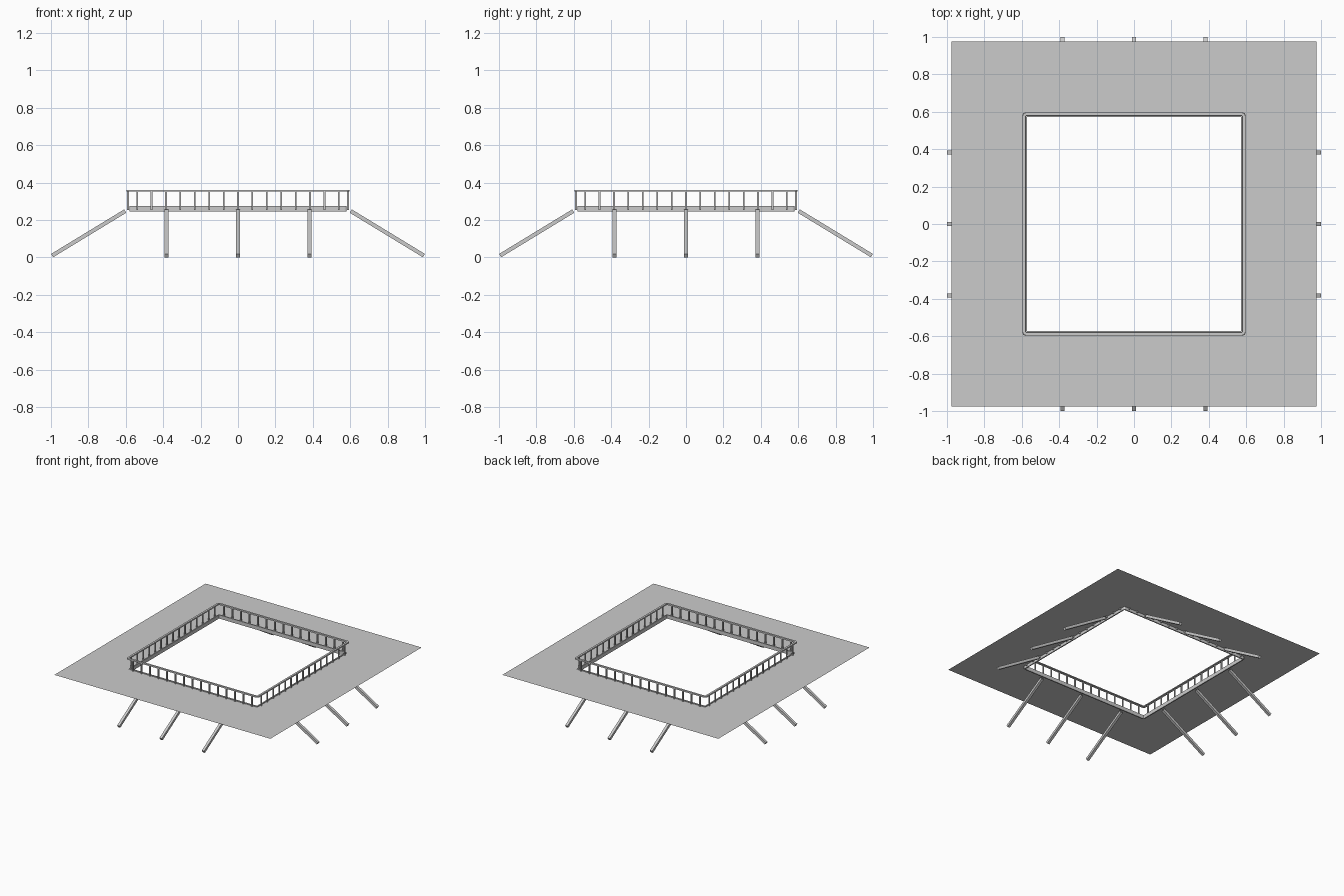
import bpy, bmesh
from math import cos, sin, pi
from mathutils import Vector, Matrix

if "Cube" in bpy.data.objects:
    bpy.data.objects.remove(bpy.data.objects["Cube"])


def new_object(name, bm):
    bmesh.ops.recalc_face_normals(bm, faces=bm.faces)
    me = bpy.data.meshes.new(name)
    bm.to_mesh(me)
    bm.free()
    ob = bpy.data.objects.new(name, me)
    bpy.context.collection.objects.link(ob)
    return ob


def rounded_square(half, r, steps=4):
    pts = []
    for q in range(4):
        a0 = q * pi / 2
        cx = (half - r) * (1 if q in (0, 3) else -1)
        cy = (half - r) * (1 if q in (0, 1) else -1)
        for i in range(steps + 1):
            a = a0 + i / steps * pi / 2
            pts.append((cx + r * cos(a), cy + r * sin(a)))
    return pts


def square_ring(name, profile, corner):
    """Sweep a closed (half-width, z) profile round a rounded square."""
    bm = bmesh.new()
    ref = max(p[0] for p in profile)
    loops = []
    for half, z in profile:
        r = max(corner - (ref - half), 0.002)
        loops.append([bm.verts.new((x, y, z)) for x, y in rounded_square(half, r)])
    n, m = len(loops[0]), len(loops)
    for j in range(m):
        a, b = loops[j], loops[(j + 1) % m]
        for i in range(n):
            k = (i + 1) % n
            bm.faces.new((a[i], a[k], b[k], b[i]))
    return new_object(name, bm)


def box(bm, matrix, size):
    bmesh.ops.create_cube(bm, size=1, matrix=matrix @ Matrix.Diagonal((*size, 1)))


SIDES = [("right", 0), ("back", 1), ("left", 2), ("front", 3)]
DECK_Z = 0.267

# flat deck with a square opening
bm = bmesh.new()
outer, inner = [[bm.verts.new((sx * h, sy * h, DECK_Z)) for sx, sy in
                 ((1, -1), (1, 1), (-1, 1), (-1, -1))] for h in (0.977, 0.58)]
for i in range(4):
    k = (i + 1) % 4
    bm.faces.new((outer[i], outer[k], inner[k], inner[i]))
new_object("deck", bm)

# edge beam lining the opening, and the handrail
square_ring("edge_beam", [(0.581, 0.244), (0.581, 0.274), (0.572, 0.274), (0.572, 0.244)], 0.012)
square_ring("handrail", [(0.597, 0.352), (0.595, 0.361), (0.579, 0.361), (0.577, 0.352)], 0.02)

for side, q in SIDES:
    turn = Matrix.Rotation(q * pi / 2, 4, 'Z')

    # balusters
    bm = bmesh.new()
    for k in range(-7, 8):
        box(bm, turn @ Matrix.Translation((0.588, k * 0.077, 0.304)), (0.009, 0.009, 0.1))
    new_object(side + "_balusters", bm)

    # sloping struts
    bm = bmesh.new()
    a, b = Vector((0.603, 0, 0.2475)), Vector((0.994, 0, 0.0095))
    tilt = (b - a).to_track_quat('X', 'Z').to_matrix().to_4x4()
    for y in (-0.383, 0, 0.383):
        pos = Matrix.Translation((a + b) / 2 + Vector((0, y, 0)))
        box(bm, turn @ pos @ tilt, ((b - a).length, 0.021, 0.021))
    new_object(side + "_struts", bm)
